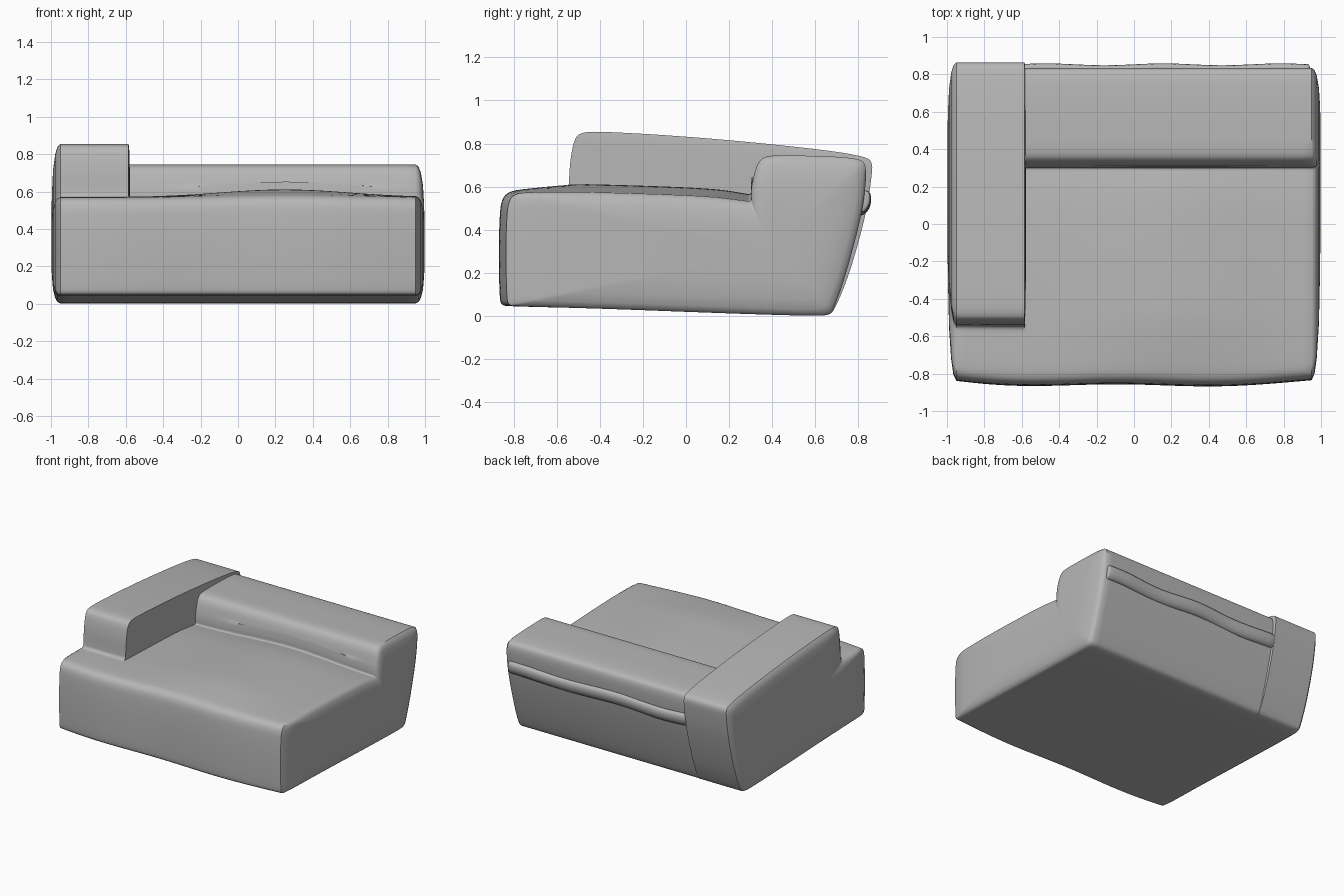
import bpy, bmesh, math

cube = bpy.data.objects.get("Cube")
if cube:
    bpy.data.objects.remove(cube, do_unlink=True)

fabric = bpy.data.materials.new("grey fabric")
fabric.use_nodes = True
GREY = (0.47, 0.47, 0.47, 1)
fabric.diffuse_color = GREY
bsdf = fabric.node_tree.nodes["Principled BSDF"]
bsdf.inputs["Base Color"].default_value = GREY
bsdf.inputs["Roughness"].default_value = 0.8


def smooth_profile(points, rounds=2):
    """Round the corners of a closed profile by corner cutting."""
    for _ in range(rounds):
        cut = []
        for (a, b), (c, d) in zip(points, points[1:] + points[:1]):
            cut += [(a * .75 + c * .25, b * .75 + d * .25),
                    (a * .25 + c * .75, b * .25 + d * .75)]
        points = cut
    return points


def soften(x, y, z):
    """Cushion crown on the seat and a bowed front."""
    cx = max(-.95, min(.95, x))
    if y < .31 and .42 < z < .62:
        weight = min(1, (z - .42) / .12) * min(1, (y + .9) / .4)
        z += .043 * weight * math.exp(-((cx - .25) / .5) ** 2)
    front = max(0, min(1, (-y - .5) / .3))
    y -= front * (.022 * (1 - (cx / .95) ** 4) + .006 * math.sin(6 * cx - 1))
    return x, y, z


def loft(name, profile, x0, x1, steps, centre, bulge0=0, bulge1=0, deform=soften):
    """Sweep a y-z profile along x, with domed end panels."""
    dome = [(.25, .3), (.5, .5), (.75, .72), (.9, .88), (.97, .96)]
    rings = [(x0 - bulge0 * math.sqrt(1 - s ** 4), s) for s, _ in dome]
    rings += [(x0 + (x1 - x0) * i / steps, 1) for i in range(steps + 1)]
    rings += [(x1 + bulge1 * math.sqrt(1 - s ** 4), s) for s, _ in reversed(dome)]
    bm = bmesh.new()
    loops = []
    for x, s in rings:
        loops.append([bm.verts.new(deform(x, centre[0] + (y - centre[0]) * s,
                                          centre[1] + (z - centre[1]) * s))
                      for y, z in profile])
    n = len(profile)
    for a, b in zip(loops, loops[1:]):
        for i in range(n):
            j = (i + 1) % n
            bm.faces.new((a[i], a[j], b[j], b[i]))
    for loop, x in ((loops[0], x0 - bulge0), (loops[-1], x1 + bulge1)):
        tip = bm.verts.new(deform(x, *centre))
        for i in range(n):
            bm.faces.new((loop[i], loop[(i + 1) % n], tip))
    bmesh.ops.recalc_face_normals(bm, faces=bm.faces)
    mesh = bpy.data.meshes.new(name)
    bm.to_mesh(mesh)
    bm.free()
    mesh.materials.append(fabric)
    obj = bpy.data.objects.new(name, mesh)
    bpy.context.collection.objects.link(obj)
    bpy.ops.object.select_all(action="DESELECT")
    obj.select_set(True)
    bpy.context.view_layer.objects.active = obj
    bpy.ops.object.shade_smooth_by_angle(angle=math.radians(40))
    return obj


# Shared lower front of both sections: underside, front face and seat edge
front = [(.6, .0), (.2, .012), (-.4, .035), (-.79, .045), (-.83, .05),
         (-.838, .09), (-.842, .3), (-.838, .45), (-.83, .53), (-.8, .565),
         (-.74, .572)]

# Seat with backrest
back = front + [(-.5, .57), (-.2, .562), (.1, .55), (.27, .53), (.303, .525),
                (.3, .56), (.31, .64), (.335, .72), (.38, .746), (.5, .745),
                (.7, .74), (.81, .728), (.835, .7), (.835, .62), (.815, .47),
                (.75, .22), (.69, .04), (.665, .005)]
loft("seat_and_backrest", smooth_profile(back), -.6, .95, 32, (.4, .3), bulge1=.047)

# Arm with the seat corner in front of it
arm = front + [(-.6, .57), (-.545, .57), (-.54, .61), (-.535, .72), (-.515, .83),
               (-.48, .853), (-.4, .856), (-.1, .84), (.25, .812), (.65, .77),
               (.83, .74), (.865, .715), (.862, .65), (.835, .47), (.76, .2),
               (.69, .03), (.665, .005)]
loft("arm_section", smooth_profile(arm), -.95, -.585, 8, (.3, .3), .047, .008)

# Loose fabric roll along the rear of the backrest
roll = [(.822 + .03 * math.cos(t * math.tau / 16) + .01 * math.sin(t * math.tau / 16),
         .525 + .05 * math.sin(t * math.tau / 16)) for t in range(16)]


def ripple(x, y, z):
    return x, y + .005 * math.sin(x * 10), z + .008 * math.sin(x * 8 + 1)


loft("rear_roll", roll, -.58, .93, 36, (.822, .525), .01, .01, ripple)
